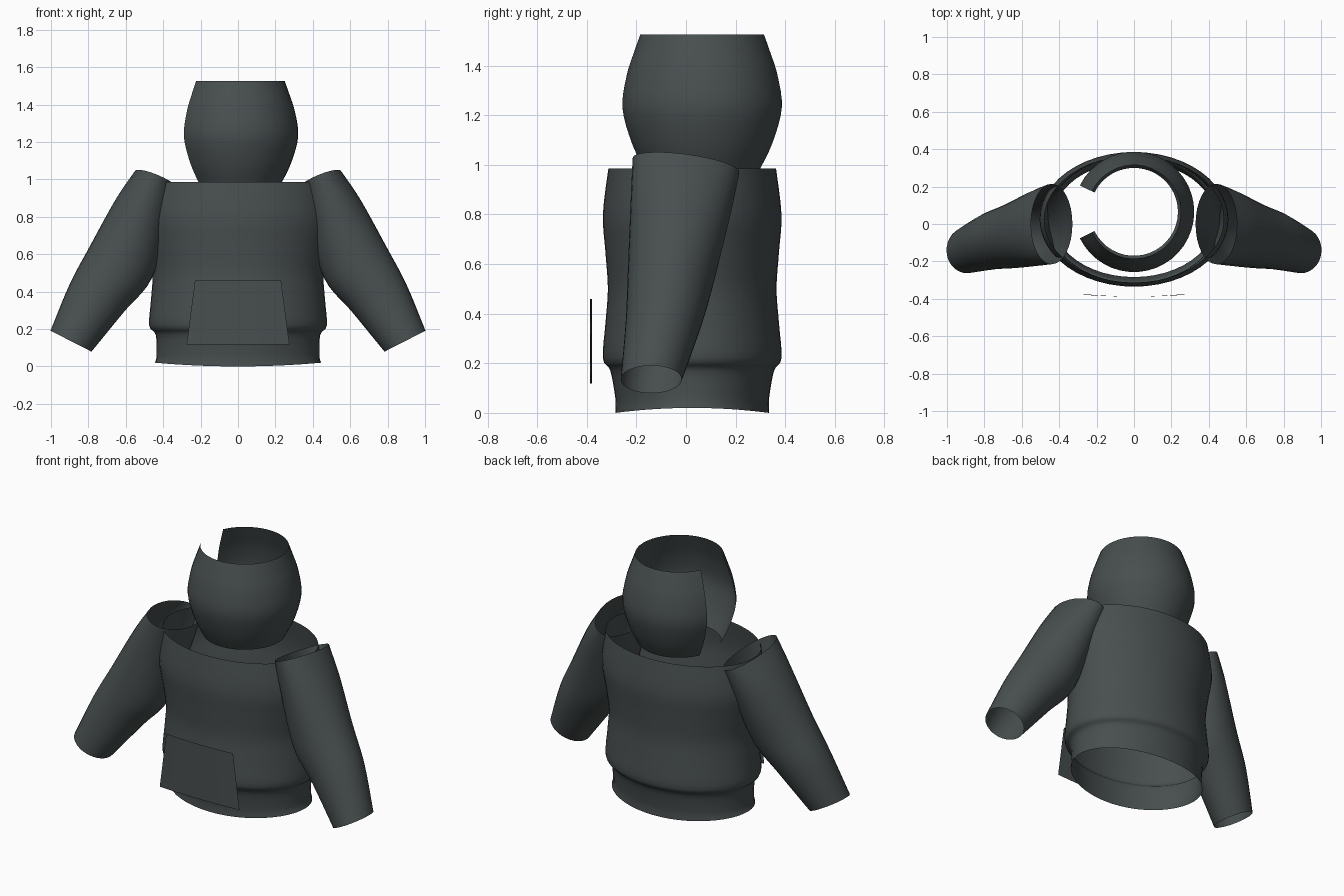
import bpy, bmesh, math
from mathutils import Vector

cube = bpy.data.objects.get("Cube")
if cube:
    bpy.data.objects.remove(cube)

fabric = bpy.data.materials.new("charcoal_fabric")
fabric.use_nodes = True
CHARCOAL = (0.065, 0.077, 0.077, 1)
fabric.diffuse_color = CHARCOAL
bsdf = next(n for n in fabric.node_tree.nodes if n.type == 'BSDF_PRINCIPLED')
bsdf.inputs["Base Color"].default_value = CHARCOAL
bsdf.inputs["Roughness"].default_value = 0.9


def loft(name, rows, closed=True):
    """Skin a list of point rows into one smooth open shell."""
    bm = bmesh.new()
    grid = [[bm.verts.new(p) for p in row] for row in rows]
    n = len(grid[0])
    for low, high in zip(grid, grid[1:]):
        for i in range(n if closed else n - 1):
            j = (i + 1) % n
            bm.faces.new((low[i], low[j], high[j], high[i]))
    mesh = bpy.data.meshes.new(name)
    bm.to_mesh(mesh)
    bm.free()
    mesh.materials.append(fabric)
    mesh.polygons.foreach_set("use_smooth", [True] * len(mesh.polygons))
    obj = bpy.data.objects.new(name, mesh)
    bpy.context.collection.objects.link(obj)
    return obj


def smooth_steps(keys, steps=5):
    """Catmull-Rom interpolation through tuples of numbers."""
    out = []
    last = len(keys) - 1
    for k in range(last):
        a, b, c, d = (Vector(keys[min(max(k + o, 0), last)]) for o in (-1, 0, 1, 2))
        for s in range(steps):
            t = s / steps
            out.append(b + 0.5 * t * (c - a + t * (2 * a - 5 * b + 4 * c - d
                                                   + t * (3 * (b - c) + d - a))))
    return out + [Vector(keys[-1])]


def angles(n, start=0.0, sweep=2 * math.pi):
    return [start + sweep * i / n for i in range(n)]


# Torso: oval shell of (half width, half depth, height), hem dips front and back
torso_keys = [(.445, .31, .02), (.435, .31, .06), (.44, .33, .17), (.475, .36, .22),
              (.465, .35, .36), (.457, .34, .50), (.48, .35, .65),
              (.505, .36, .80), (.48, .338, .985)]
torso_rows = []
for i, (a, b, z) in enumerate(smooth_steps(torso_keys, 4)):
    dip = .02 * max(0, 1 - i / 3)
    torso_rows.append([(a * math.cos(t), .025 + b * math.sin(t),
                        z - dip * math.sin(t) ** 2) for t in angles(48)])
loft("torso", torso_rows)

# Hood: barrel shell left open along one side
gap = math.radians(26)
hood_turn = 2 * (math.pi - gap)
hood_keys = [(.235, .985), (.285, 1.09), (.322, 1.23), (.305, 1.36), (.275, 1.455), (.25, 1.525)]
hood_rows = [[(r * math.cos(t), .065 + r * math.sin(t), z)
              for t in angles(36, gap - math.pi, hood_turn) + [math.pi - gap]]
             for r, z in smooth_steps(hood_keys, 4)]
loft("hood", hood_rows, closed=False)

# Sleeves: centre x, y, z, in-plane half width, depth half width, slope, tilt
sleeve_keys = [(.44, 0, 1.0, .119, .215, .39, .13),
               (.51, -.02, .835, .155, .203, .42, .10),
               (.63, -.06, .55, .187, .175, .47, .06),
               (.755, -.09, .365, .163, .153, .50, .03),
               (.893, -.14, .135, .123, .123, .51, .0)]
for side, name in ((1, "left_sleeve"), (-1, "right_sleeve")):
    rows = []
    for x, y, z, w, d, slope, tilt in smooth_steps(sleeve_keys):
        across = Vector((1, 0, slope)).normalized() * w
        depth = Vector((0, d, -tilt * d))
        ring = [Vector((x, y, z)) + across * math.cos(t) + depth * math.sin(t)
                for t in angles(32)]
        rows.append([(side * p.x, p.y, p.z) for p in ring][::-side])
    loft(name, rows)

# Front pocket: gently bowed trapezoid panel standing off the torso
pocket_rows = []
for v in (0, .5, 1):
    half = .275 - .045 * v
    pocket_rows.append([(half * u / 4, -.388 + .01 * (u / 4) ** 2, .118 + .342 * v)
                        for u in range(-4, 5)])
loft("front_pocket", pocket_rows, closed=False)
